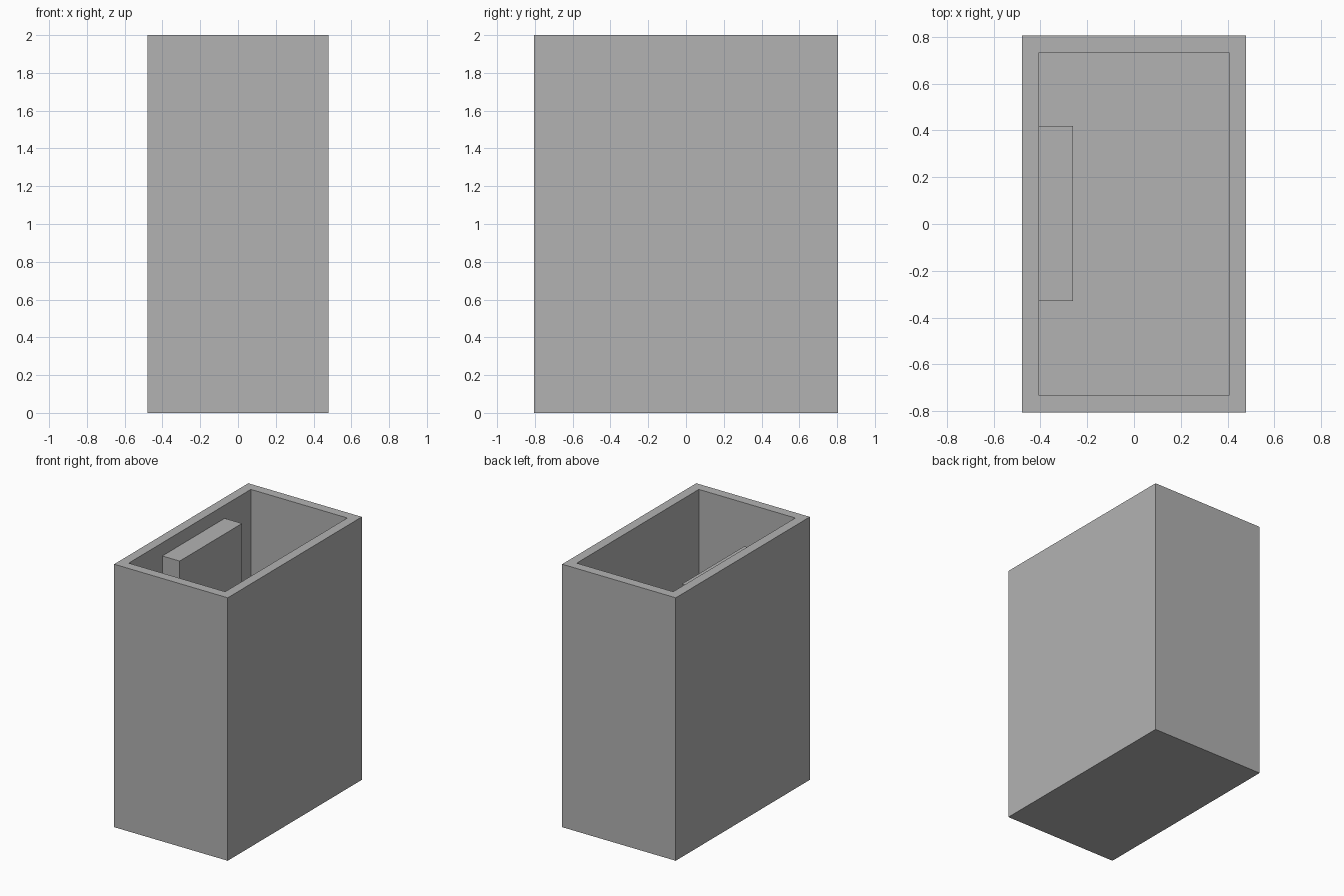
import bpy
import bmesh
from mathutils import Vector

WIDTH, DEPTH, HEIGHT = 0.956, 1.612, 2.0
WALL = 0.072

default_cube = bpy.data.objects.get("Cube")
if default_cube:
    bpy.data.objects.remove(default_cube, do_unlink=True)

grey = bpy.data.materials.new("plain grey")
grey.use_nodes = True
colour = (0.448, 0.448, 0.448, 1)
grey.diffuse_color = colour
grey.node_tree.nodes["Principled BSDF"].inputs["Base Color"].default_value = colour


def box(bm, low, high):
    """Add a box spanning two opposite corners."""
    low, high = Vector(low), Vector(high)
    verts = bmesh.ops.create_cube(bm, size=1)["verts"]
    bmesh.ops.scale(bm, vec=high - low, verts=verts)
    bmesh.ops.translate(bm, vec=(low + high) / 2, verts=verts)


def finish(bm, name):
    bmesh.ops.recalc_face_normals(bm, faces=bm.faces)
    mesh = bpy.data.meshes.new(name)
    bm.to_mesh(mesh)
    bm.free()
    mesh.materials.append(grey)
    obj = bpy.data.objects.new(name, mesh)
    bpy.context.collection.objects.link(obj)
    return obj


# Open-topped bin: inset the top face for the rim, then sink it to the floor
bm = bmesh.new()
box(bm, (-WIDTH / 2, -DEPTH / 2, 0), (WIDTH / 2, DEPTH / 2, HEIGHT))
bm.normal_update()
top = max(bm.faces, key=lambda f: f.calc_center_median().z)
bmesh.ops.inset_region(bm, faces=[top], thickness=WALL, use_even_offset=True)
floor = bmesh.ops.extrude_discrete_faces(bm, faces=[top])["faces"][0]
bmesh.ops.translate(bm, vec=(0, 0, WALL - HEIGHT), verts=floor.verts)
finish(bm, "bin_shell")

# Upright block standing against one long inner wall
bm = bmesh.new()
box(bm, (WALL - WIDTH / 2, -0.33, WALL), (-0.26, 0.42, 1.9))
finish(bm, "inner_block")
